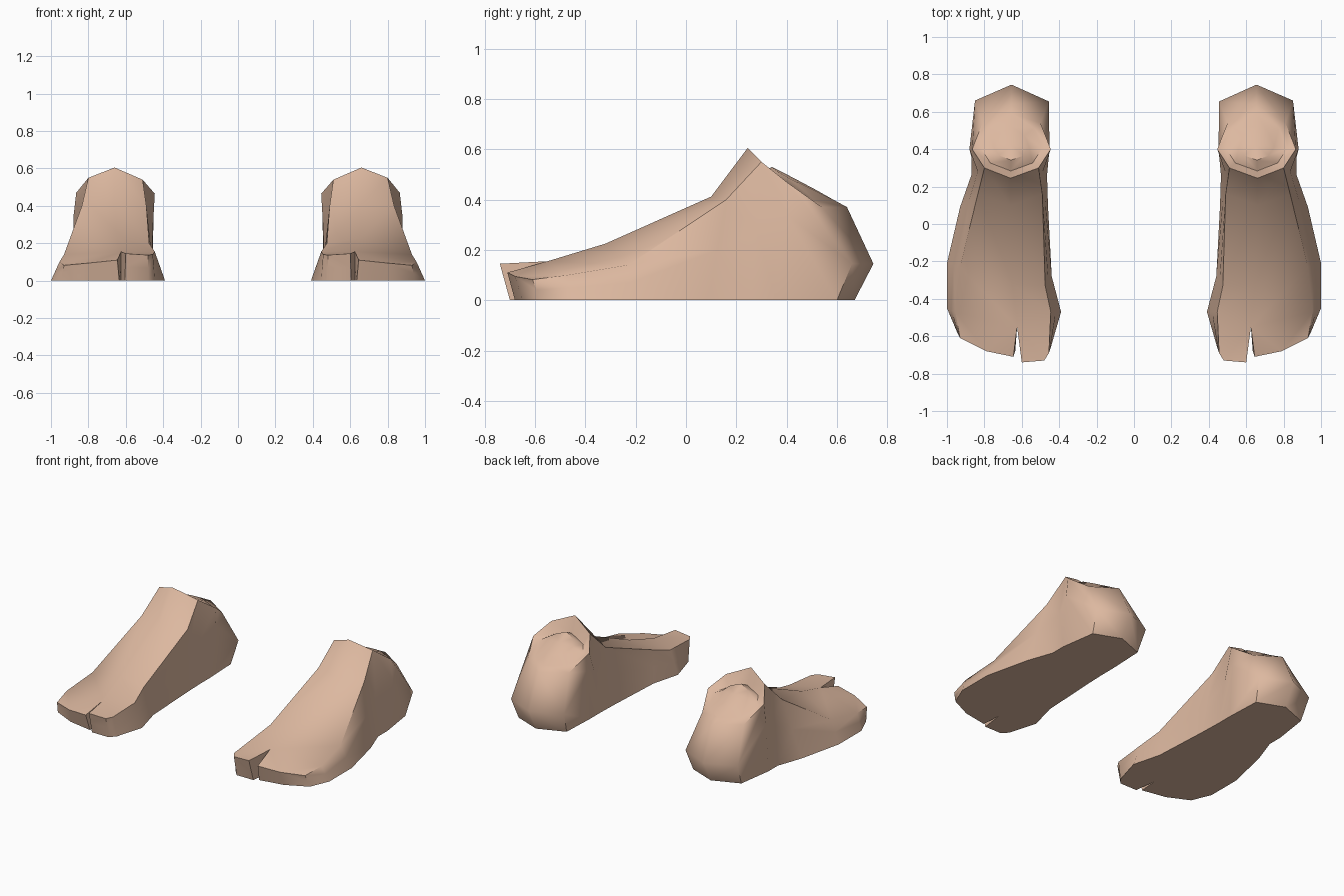
import bpy, bmesh, math
from mathutils import Vector

if "Cube" in bpy.data.objects:
    bpy.data.objects.remove(bpy.data.objects["Cube"])

skin = bpy.data.materials.new("skin")
skin.diffuse_color = (0.72, 0.48, 0.35, 1)
skin.use_nodes = True
skin.node_tree.nodes["Principled BSDF"].inputs["Base Color"].default_value = skin.diffuse_color

# Stations around one foot: floor x, y then upper edge x, y, z
outer = [
    (.835, .60, .81, .54, .37),      # heel corner
    (.87, .36, .865, .40, .47),      # ankle side
    (.87, .26, .80, .30, .55),       # ankle front
    (.93, .09, .835, .16, .40),      # instep
    (1.0, -.21, .93, -.23, .14),     # midfoot
    (1.0, -.45, .955, -.47, .10),    # ball
]
toes = [
    (.945, -.58, .93, -.61, .082),
    (.80, -.65, .79, -.68, .095),
    (.635, -.68, .645, -.71, .11),
    (.625, -.55, .625, -.55, .155),  # gap beside the big toe
    (.605, -.70, .60, -.74, .145),
    (.48, -.70, .48, -.73, .137),
    (.445, -.66, .455, -.69, .14),
]
inner = [
    (.39, -.47, .445, -.47, .155),
    (.44, -.28, .475, -.33, .20),
    (.46, .10, .49, .16, .40),
    (.465, .26, .51, .30, .54),
    (.465, .36, .445, .40, .465),
    (.475, .60, .50, .54, .37),
]
heel = (.655, .67, .655, .64, .37)
stations = [heel] + outer + toes + inner
n = len(stations)

# Bulge of the heel and ankle, keyed by station
bulge = {0: (.655, .745, .145), 1: (.85, .66, .145), n - 1: (.455, .655, .145),
         2: (.88, .40, .34), n - 2: (.452, .40, .34)}

bm = bmesh.new()
floor, mid, top = [], [], []
for i, (fx, fy, tx, ty, tz) in enumerate(stations):
    f, t = Vector((fx, fy, 0)), Vector((tx, ty, tz))
    floor.append(bm.verts.new(f))
    mid.append(bm.verts.new(bulge.get(i, (f + t) / 2)))
    top.append(bm.verts.new(t))


def strip(a, b, closed=True):
    """Join two equal rows of vertices with quads."""
    for i in range(len(a) if closed else len(a) - 1):
        j = (i + 1) % len(a)
        bm.faces.new((a[i], a[j], b[j], b[i]))


# Sole and side walls
bm.faces.new(floor)
strip(floor, mid)
strip(mid, top)

# Upper surface: centre line from ankle to toe gap
centre = [bm.verts.new(p) for p in ((.66, .245, .605), (.66, .10, .412), (.65, -.32, .225))]
centre.append(top[10])
strip(top[3:7], centre, False)
strip(centre, top[17:13:-1], False)

# Toe tops
gap = top[10]
bm.faces.new((top[6], top[7], top[8], gap))
bm.faces.new((top[8], top[9], gap))
bm.faces.new((gap, top[11], top[12]))
bm.faces.new((gap, top[12], top[13], top[14]))

# Ankle opening: steep rim, then a rounded dome leaning to the heel
rim = top[0:4] + [centre[0]] + top[n - 3:]
peak = Vector((.655, .42, .49))
groove, dome = [], []
for v in rim:
    g = v.co.lerp(peak, .22)
    g.z -= max(0, .45 - v.co.y) * .4
    groove.append(bm.verts.new(g))
    d = v.co.lerp(peak, .55)
    d.z = .52 - .52 * (d.y - .36) - .1 * abs(d.x - peak.x)
    dome.append(bm.verts.new(d))
strip(rim, groove)
strip(groove, dome)
tip = bm.verts.new(peak)
for i in range(len(dome)):
    bm.faces.new((dome[i], dome[(i + 1) % len(dome)], tip))

bmesh.ops.recalc_face_normals(bm, faces=bm.faces)
mesh = bpy.data.meshes.new("feet")
bm.to_mesh(mesh)
bm.free()
mesh.materials.append(skin)

feet = bpy.data.objects.new("feet", mesh)
bpy.context.collection.objects.link(feet)
bpy.context.view_layer.objects.active = feet
feet.select_set(True)
bpy.ops.object.shade_smooth_by_angle(angle=math.radians(52))

# Second foot mirrored across x = 0
mirror = feet.modifiers.new("mirror", 'MIRROR')
mirror.use_mirror_merge = False
